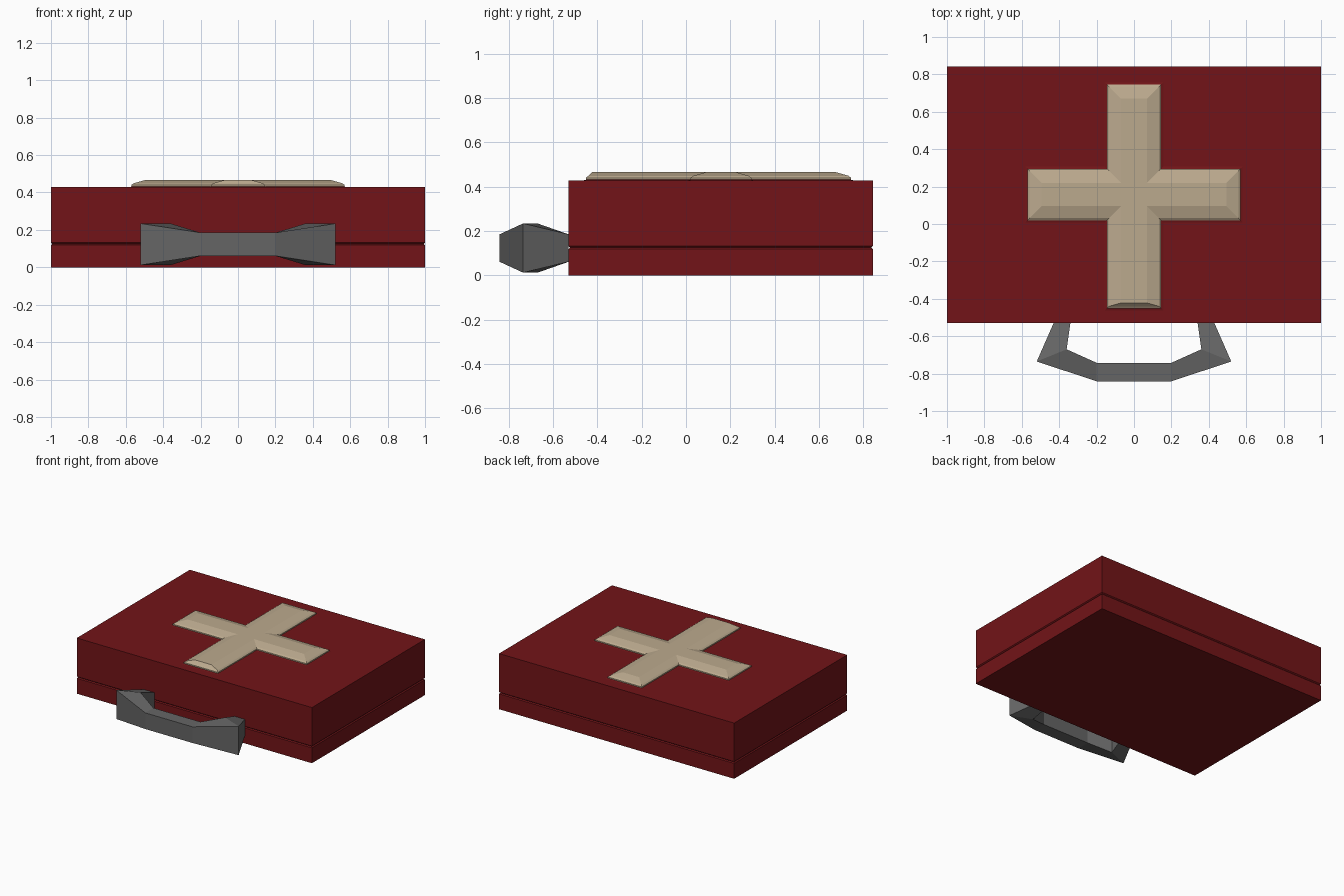
import bpy, bmesh

if "Cube" in bpy.data.objects:
    bpy.data.objects.remove(bpy.data.objects["Cube"])

def material(name, rgb):
    m = bpy.data.materials.new(name)
    m.diffuse_color = (*rgb, 1)
    m.use_nodes = True
    m.node_tree.nodes["Principled BSDF"].inputs["Base Color"].default_value = m.diffuse_color
    return m

def loft(name, rings, mat):
    """Skin a stack of equal-length point rings and cap both ends."""
    bm = bmesh.new()
    loops = [[bm.verts.new(p) for p in ring] for ring in rings]
    n = len(loops[0])
    for a, b in zip(loops, loops[1:]):
        for i in range(n):
            j = (i + 1) % n
            bm.faces.new((a[i], a[j], b[j], b[i]))
    bm.faces.new(loops[0][::-1])
    bm.faces.new(loops[-1])
    bmesh.ops.recalc_face_normals(bm, faces=bm.faces)
    me = bpy.data.meshes.new(name)
    bm.to_mesh(me)
    bm.free()
    me.materials.append(mat)
    ob = bpy.data.objects.new(name, me)
    bpy.context.collection.objects.link(ob)
    return ob

red = material("case_red", (0.17, 0.007, 0.009))
cream = material("cross_cream", (0.50, 0.40, 0.27))
grey = material("handle_grey", (0.13, 0.13, 0.13))

# Case: box with a shallow seam groove between base and lid
def case_ring(inset, z):
    x, y0, y1 = 1 - inset, -0.53 + inset, 0.843 - inset
    return [(-x, y0, z), (x, y0, z), (x, y1, z), (-x, y1, z)]

loft("case", [case_ring(i, z) for i, z in
              ((0, 0), (0, 0.118), (0.007, 0.125), (0, 0.132), (0, 0.428))], red)

# Cross outline, shrunk by inset d; the front end can have its own inset
def cross_ring(d, z, front=None):
    f = d if front is None else front
    w, x = 0.145 - d, 0.57 - d
    h0, h1, y0, y1 = 0.02 + d, 0.295 - d, -0.452 + f, 0.745 - d
    pts = [(-w, y0), (w, y0), (w, h0), (x, h0), (x, h1), (w, h1),
           (w, y1), (-w, y1), (-w, h1), (-x, h1), (-x, h0), (-w, h0)]
    return [(px, py, z) for px, py in pts]

# Low raised lip around the cross, then the bevelled cross itself
loft("cross_surround", [cross_ring(-0.015, 0.427), cross_ring(0.01, 0.434)], red)
loft("cross", [cross_ring(0, 0.427), cross_ring(0, 0.44),
               cross_ring(0.012, 0.449), cross_ring(0.075, 0.467, 0.03)], cream)

# Handle: rectangular sections swept along half, then mirrored
# (outer x, outer y, inner x, inner y, half height)
half = [(0.43, -0.53, 0.34, -0.53, 0.062),
        (0.52, -0.735, 0.36, -0.67, 0.111),
        (0.20, -0.841, 0.20, -0.742, 0.062)]
sections = half + [(-a, b, -c, d, h) for a, b, c, d, h in reversed(half)]
ZC = 0.123
loft("handle", [[(ox, oy, ZC - h), (ox, oy, ZC + h), (ix, iy, ZC + h), (ix, iy, ZC - h)]
                for ox, oy, ix, iy, h in sections], grey)
